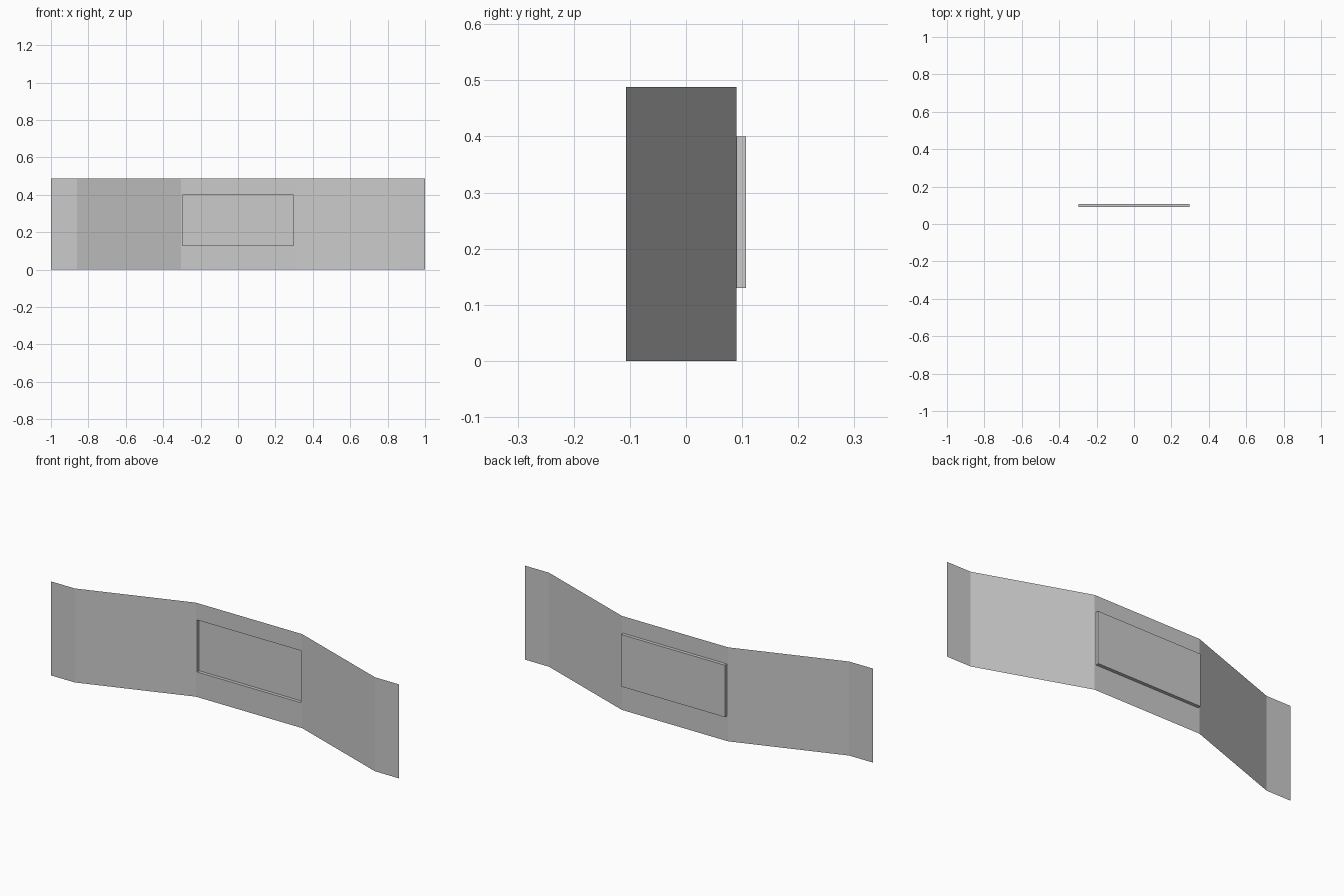
import bpy, bmesh

if "Cube" in bpy.data.objects:
    bpy.data.objects.remove(bpy.data.objects["Cube"])

HEIGHT = 0.488
FRONT, SHEET, BACK = -0.107, 0.09, 0.107
half = [(0.305, SHEET), (0.862, FRONT), (1.0, FRONT)]
profile = [(-x, y) for x, y in reversed(half)] + half

bm = bmesh.new()


def ring(x, y, z0, z1):
    return [bm.verts.new(c) for c in ((-x, y, z0), (x, y, z0), (x, y, z1), (-x, y, z1))]


def bridge(a, b):
    for i in range(4):
        j = (i + 1) % 4
        bm.faces.new((a[i], a[j], b[j], b[i]))


# Folded sheet, mirrored wings and end flanges
low = [bm.verts.new((x, y, 0)) for x, y in profile]
top = [bm.verts.new((x, y, HEIGHT)) for x, y in profile]
for i in (0, 1, 3, 4):
    bm.faces.new((low[i], low[i + 1], top[i + 1], top[i]))

# Centre section with a shallow rectangular pocket pressed to the back
outer = [low[2], low[3], top[3], top[2]]
rim = ring(0.298, SHEET, 0.13, 0.40)
floor = ring(0.298, BACK, 0.13, 0.40)
bridge(outer, rim)
bridge(rim, floor)
bm.faces.new(floor)

mesh = bpy.data.meshes.new("folded_panel")
bm.to_mesh(mesh)
bm.free()
panel = bpy.data.objects.new("folded_panel", mesh)
bpy.context.collection.objects.link(panel)
